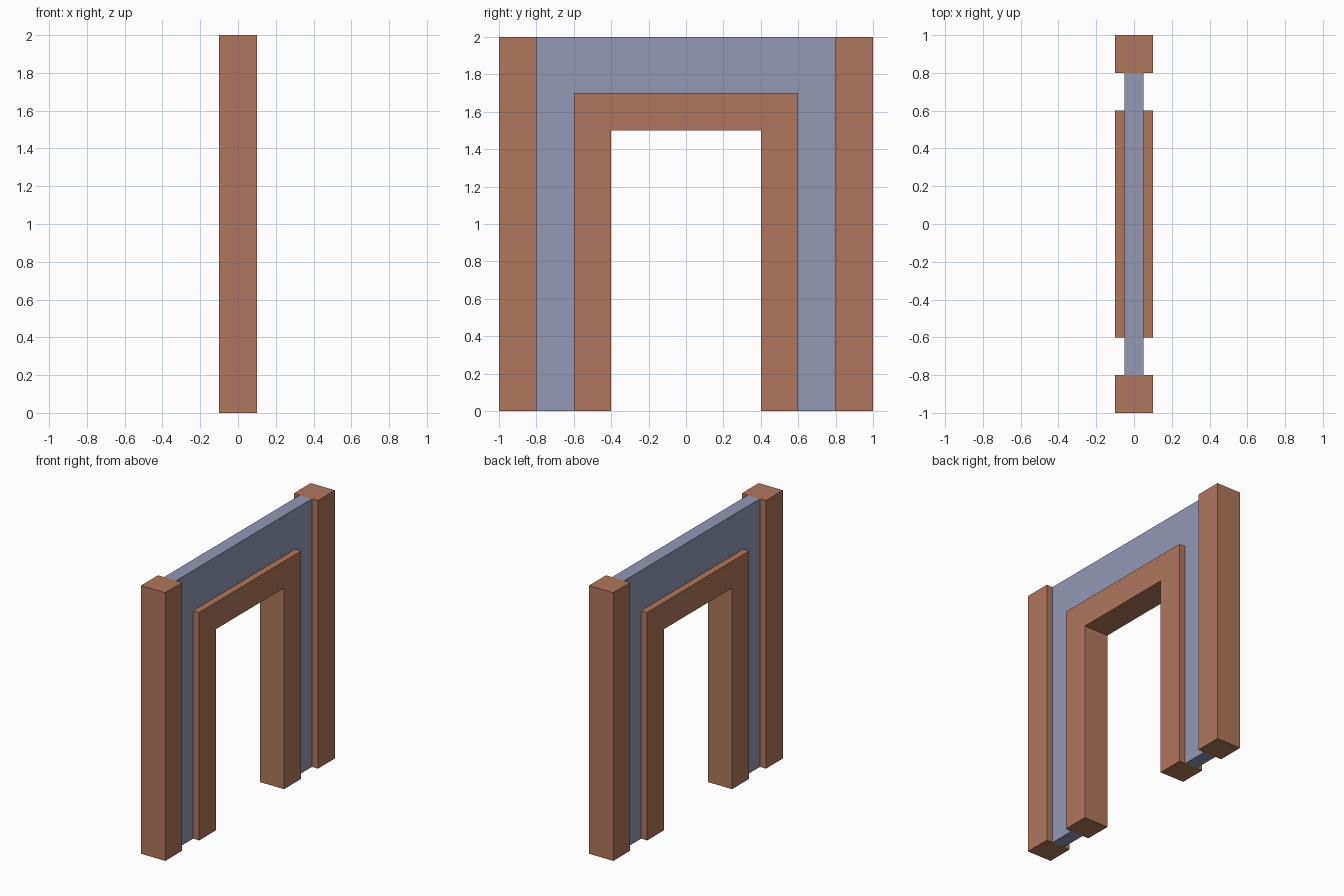
import bpy, bmesh

if "Cube" in bpy.data.objects:
    bpy.data.objects.remove(bpy.data.objects["Cube"])


def material(name, colour):
    m = bpy.data.materials.new(name)
    m.diffuse_color = (*colour, 1)
    m.use_nodes = True
    m.node_tree.nodes["Principled BSDF"].inputs["Base Color"].default_value = m.diffuse_color
    return m


BROWN = material("brown trim", (0.434, 0.184, 0.109))
BLUE = material("grey blue wall", (0.287, 0.314, 0.462))


def extrude_profile(name, profile, thickness, mat):
    """Extrude a (y, z) outline along x, centred on x = 0."""
    bm = bmesh.new()
    face = bm.faces.new([bm.verts.new((-thickness / 2, y, z)) for y, z in profile])
    geom = bmesh.ops.extrude_face_region(bm, geom=[face])["geom"]
    moved = [g for g in geom if isinstance(g, bmesh.types.BMVert)]
    bmesh.ops.translate(bm, verts=moved, vec=(thickness, 0, 0))
    bmesh.ops.recalc_face_normals(bm, faces=bm.faces[:])
    mesh = bpy.data.meshes.new(name)
    bm.to_mesh(mesh)
    bm.free()
    mesh.materials.append(mat)
    obj = bpy.data.objects.new(name, mesh)
    bpy.context.collection.objects.link(obj)
    return obj


def arch(y_out, z_out, y_in, z_in):
    """Outline of a square doorway arch."""
    return [(-y_out, 0), (-y_out, z_out), (y_out, z_out), (y_out, 0),
            (y_in, 0), (y_in, z_in), (-y_in, z_in), (-y_in, 0)]


# Thin wall around the door frame
extrude_profile("wall_panel", arch(0.8, 2.0, 0.6, 1.7), 0.1, BLUE)

# Door frame, standing proud of the wall on both sides
extrude_profile("door_frame", arch(0.6, 1.7, 0.4, 1.5), 0.2, BROWN)

# End posts
for side, label in ((-1, "front"), (1, "back")):
    a, b = 0.8 * side, 1.0 * side
    extrude_profile(label + "_post", [(a, 0), (b, 0), (b, 2), (a, 2)], 0.2, BROWN)
